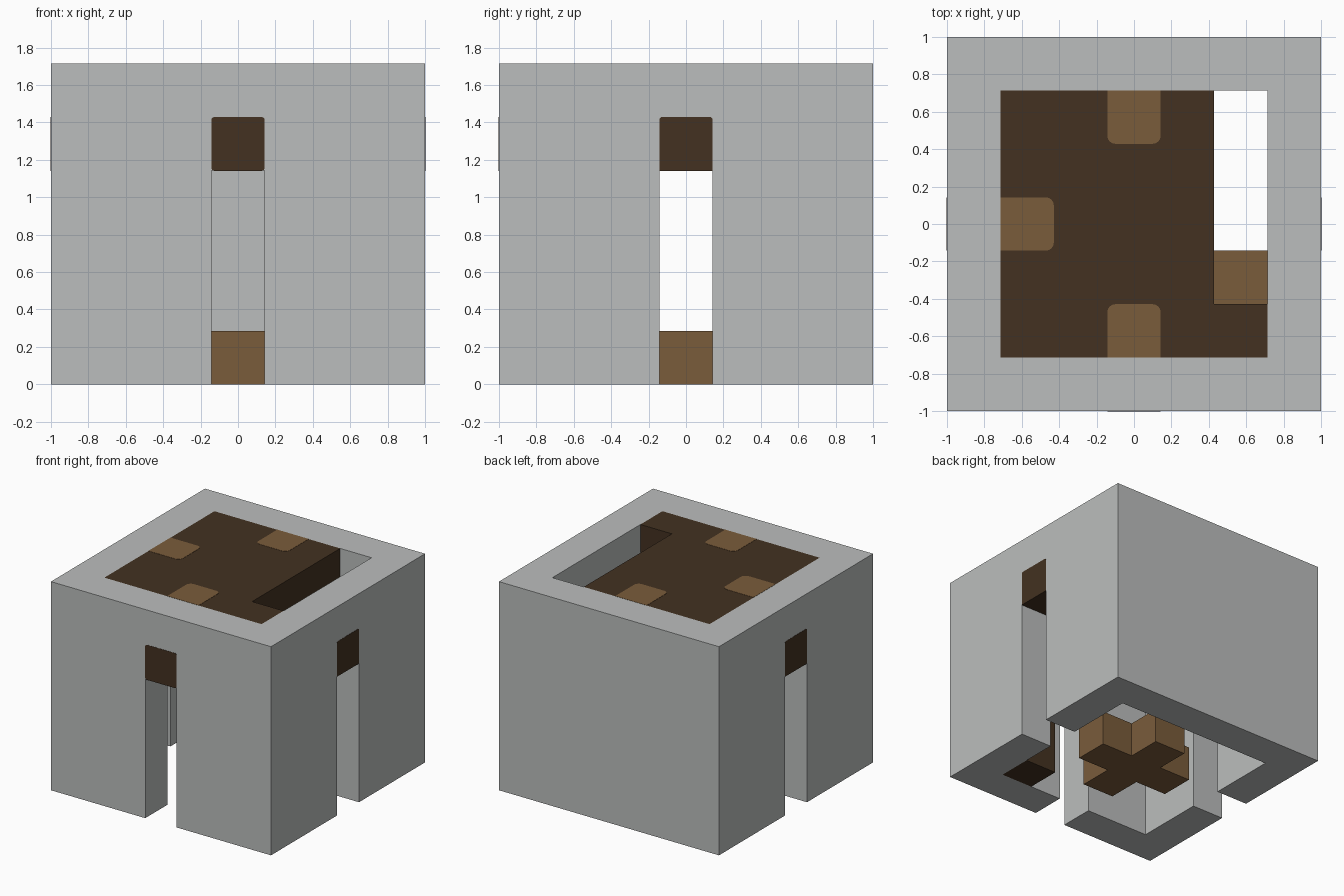
import bpy
import bmesh
from mathutils import Vector

U = 2 / 7          # one cubic cell of the block grid
CENTRE = Vector((3.5, 3.5, 0))

if "Cube" in bpy.data.objects:
    bpy.data.objects.remove(bpy.data.objects["Cube"], do_unlink=True)


def material(name, rgb):
    m = bpy.data.materials.new(name)
    m.use_nodes = True
    colour = (*rgb, 1)
    m.diffuse_color = colour
    m.node_tree.nodes["Principled BSDF"].inputs["Base Color"].default_value = colour
    return m


grey = material("light grey", (0.50, 0.515, 0.51))
dark = material("dark brown", (0.056, 0.031, 0.015))
tan = material("tan brown", (0.195, 0.107, 0.044))


def prism(name, outline, z0, z1, mat, radius=0.0, rounded=None):
    """Extrude a cell-unit outline; optionally round chosen parallel edges."""
    bm = bmesh.new()
    base = bm.faces.new([bm.verts.new((x, y, z0)) for x, y in outline])
    top = bmesh.ops.extrude_face_region(bm, geom=[base])["geom"]
    moved = [g for g in top if isinstance(g, bmesh.types.BMVert)]
    bmesh.ops.translate(bm, verts=moved, vec=(0, 0, z1 - z0))
    if rounded:
        edges = [e for e in bm.edges
                 if rounded(e.verts[1].co - e.verts[0].co,
                            (e.verts[0].co + e.verts[1].co) / 2)]
        bmesh.ops.bevel(bm, geom=edges, offset=radius, segments=4,
                        profile=0.5, affect='EDGES')
    for v in bm.verts:
        v.co = (v.co - CENTRE) * U
    bmesh.ops.recalc_face_normals(bm, faces=bm.faces[:])
    mesh = bpy.data.meshes.new(name)
    bm.to_mesh(mesh)
    bm.free()
    mesh.materials.append(mat)
    ob = bpy.data.objects.new(name, mesh)
    bpy.context.collection.objects.link(ob)
    return ob


def box(name, lo, hi, mat, radius=0.0, rounded=None):
    (x0, y0, z0), (x1, y1, z1) = lo, hi
    outline = [(x0, y0), (x1, y0), (x1, y1), (x0, y1)]
    return prism(name, outline, z0, z1, mat, radius, rounded)


# Square frame: open top and bottom, slots in three walls
frame = box("frame", (0, 0, 0), (7, 7, 6), grey)
cutters = [
    box("cavity_cutter", (1, 1, -1), (6, 6, 7), grey),
    box("side_slot_cutter", (-1, 3, -1), (8, 4, 4), grey),
    box("front_slot_cutter", (3, -1, -1), (4, 3, 4), grey),
]
bpy.context.view_layer.objects.active = frame
for c in cutters:
    c.hide_render = True
    mod = frame.modifiers.new(c.name, 'BOOLEAN')
    mod.operation = 'DIFFERENCE'
    mod.solver = 'EXACT'
    mod.object = c
    bpy.ops.object.modifier_apply(modifier=mod.name)
for c in cutters:
    bpy.data.objects.remove(c, do_unlink=True)

# Dark lid with a long notch on one side, and its corner leg
prism("lid", [(1, 1), (6, 1), (6, 2), (5, 2), (5, 6), (1, 6)], 4, 6, dark)
box("corner_leg", (5, 1, 0), (6, 2, 4), dark)

# Dark tabs filling the wall above each slot, a hair proud of the wall
E = 0.006
along_x = lambda d, m: abs(d.x) > 0.9
along_y = lambda d, m: abs(d.y) > 0.9
box("front_tab", (3, -E, 4 - E), (4, 1, 5), dark, 0.06, along_y)
box("left_tab", (6 - E, 3, 4 - E), (7 + E, 4, 5), dark, 0.05,
    lambda d, m: abs(d.x) > 0.9 and m.z > 4.5)
box("right_tab", (-E, 3, 4 - E), (1, 4, 5), dark, 0.05,
    lambda d, m: abs(d.x) > 0.9 and m.z > 4.5)

# Tan blocks set in the lid, rounded only on the corners facing inward
for name, x, y in (("front", 3, 1), ("back", 3, 5), ("right", 1, 3)):
    centre = Vector((x + 0.5, y + 0.5, 0))
    inward = Vector((3.5, 3.5, 0)) - centre
    box(name + "_inlay", (x, y, 5), (x + 1, y + 1, 6 + E), tan, 0.15,
        lambda d, m: abs(d.z) > 0.9 and (m - centre).dot(inward) > 0)

# Loose tan block in the notch
box("notch_block", (5, 2, 4), (6, 3, 5), tan)

# Tan plus-shaped block on the ground in the middle
quarter = [(0.5, -0.5), (1.5, -0.5), (1.5, 0.5)]
plus = []
for _ in range(4):
    plus += [(3.5 + x, 3.5 + y) for x, y in quarter]
    quarter = [(-y, x) for x, y in quarter]
prism("plus_block", plus, 0, 1, tan)
